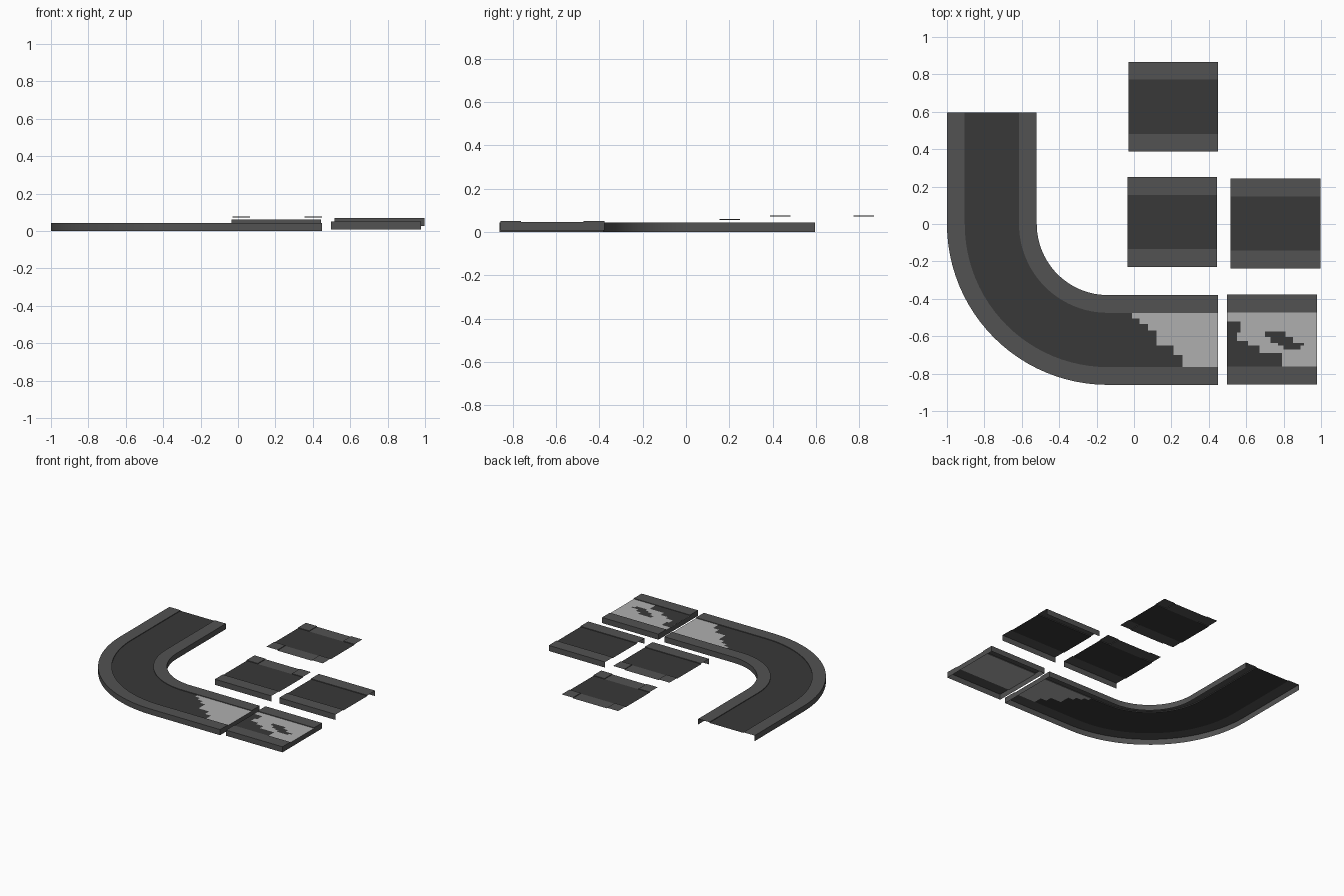
import bpy, math

if "Cube" in bpy.data.objects:
    bpy.data.objects.remove(bpy.data.objects["Cube"])

H, STEP = 0.043, 0.005      # kerb height, drop from kerb to road
W, K = 0.48, 0.095          # track width, kerb width


def material(name, v):
    m = bpy.data.materials.new(name)
    m.diffuse_color = (v, v, v, 1)
    m.use_nodes = True
    m.node_tree.nodes["Principled BSDF"].inputs["Base Color"].default_value = m.diffuse_color
    return m


ROAD = material("asphalt", 0.04)
KERB = material("kerb_grey", 0.085)
PALE = material("pale_concrete", 0.43)


def mesh(name, verts, faces, mat):
    me = bpy.data.meshes.new(name)
    me.from_pydata(verts, [], faces)
    me.materials.append(mat)
    ob = bpy.data.objects.new(name, me)
    bpy.context.collection.objects.link(ob)
    return ob


def sweep(name, profile, path, mat):
    """Carry a (sideways offset, height) profile along (x, y, nx, ny) stations."""
    n = len(profile)
    verts = [(x + nx * u, y + ny * u, z) for x, y, nx, ny in path for u, z in profile]
    faces = [(i * n + j, i * n + j + 1, (i + 1) * n + j + 1, (i + 1) * n + j)
             for i in range(len(path) - 1) for j in range(n - 1)]
    return mesh(name, verts, faces, mat)


def patches(name, rects, z, mat):
    """Flat rectangles (x0, x1, y0, y1) at height z in one object."""
    verts, faces = [], []
    for x0, x1, y0, y1 in rects:
        b = len(verts)
        verts += [(x0, y0, z), (x1, y0, z), (x1, y1, z), (x0, y1, z)]
        faces.append((b, b + 1, b + 2, b + 3))
    return mesh(name, verts, faces, mat)


def kerb_profile(z, far=False):
    """Outer skirt, flat top and small inner step; far = opposite side."""
    p = [(0, z), (0, z + H), (K, z + H), (K, z + H - STEP)]
    return [(W - u, h) for u, h in reversed(p)] if far else p


def straight(x, y):
    return [(x, y, 0, 1), (x + W, y, 0, 1)]


def end_cap(name, x, y, z):
    t, r = z + H, z + H - STEP
    mesh(name, [(x, y, z), (x, y + W, z), (x, y + W, t), (x, y + W - K, t),
                (x, y + W - K, r), (x, y + K, r), (x, y + K, t), (x, y, t)],
         [(0, 1, 4, 5), (1, 2, 3, 4), (0, 5, 6, 7)], KERB)


def corner_blocks(name, x, y, z, sides):
    """Raised corner squares of a junction, with their small inner steps."""
    for s in sides:
        for e in (0, 1):
            x0 = x + e * (W - K)
            y0 = y + s * (W - K)
            t, r = z + H, z + H - STEP
            xi = x0 + (0 if e else K)
            yi = y0 + (0 if s else K)
            patches(f"{name}_{s}{e}", [(x0, x0 + K, y0, y0 + K)], t, KERB)
            mesh(f"{name}_step_{s}{e}",
                 [(xi, y0, r), (xi, y0 + K, r), (xi, y0 + K, t), (xi, y0, t),
                  (x0, yi, r), (x0 + K, yi, r), (x0 + K, yi, t), (x0, yi, t)],
                 [(0, 1, 2, 3), (4, 5, 6, 7)], KERB)


# curved road: straight, quarter turn, straight
CX, CY, R = -0.14, 0.0, 0.86
path = [(-1.0, 0.595, 1, 0)]
for i in range(25):
    a = math.pi + math.pi / 2 * i / 24
    c, s = math.cos(a), math.sin(a)
    path.append((CX + R * c, CY + R * s, -c, -s))
bend_end = path[-1]
END = 0.45
full = path + [(END, -R, 0, 1)]
for side, far in (("outer", False), ("inner", True)):
    ob = sweep(f"bend_kerb_{side}", kerb_profile(0, far), full, KERB)
    bpy.context.view_layer.objects.active = ob
    ob.select_set(True)
    bpy.ops.object.shade_smooth_by_angle(angle=math.radians(30))
    ob.select_set(False)
zr = H - STEP
sweep("bend_road", [(K, zr), (W - K, zr)], path, ROAD)

# broken edge where the asphalt meets pale concrete
edges = [-0.475, -0.505, -0.535, -0.57, -0.65, -0.70, -0.765]
splits = [-0.01, 0.03, 0.075, 0.12, 0.21, 0.26]
rows = list(zip(splits, edges[1:], edges[:-1]))
patches("bend_road_broken_edge", [(CX, s, a, b) for s, a, b in rows], zr, ROAD)
patches("bend_concrete", [(s, END, a, b) for s, a, b in rows], zr, PALE)
end_cap("bend_end_cap", END, -R, 0)

# ruined end tile
x, y, z = 0.498, -0.857, 0.008
for far in (False, True):
    sweep(f"ruined_kerb_{int(far)}", kerb_profile(z, far), straight(x, y), KERB)
patches("ruined_concrete", [(x, x + W, y + K, y + W - K)], z + H - STEP, PALE)
for e in (0, 1):
    end_cap(f"ruined_end_cap_{e}", x + e * W, y, z)
patches("ruined_asphalt", [
    (x, 0.57, -0.58, -0.52), (x, 0.55, -0.625, -0.58), (x, 0.61, -0.65, -0.625),
    (x, 0.67, -0.69, -0.65), (x, 0.79, y + K, -0.69),
    (0.70, 0.81, -0.605, -0.575), (0.73, 0.85, -0.635, -0.605),
    (0.77, 0.91, -0.65, -0.635), (0.80, 0.89, -0.67, -0.65)], z + H - STEP + 0.002, ROAD)

# straight tile
x, y, z = 0.517, -0.237, 0.025
for far in (False, True):
    sweep(f"straight_kerb_{int(far)}", kerb_profile(z, far), straight(x, y), KERB)
patches("straight_road", [(x, x + W, y + K, y + W - K)], z + H - STEP, ROAD)

# three-way junction tile: one full kerb, two corners
x, y, z = -0.035, -0.23, 0.017
sweep("junction_kerb", kerb_profile(z), straight(x, y), KERB)
corner_blocks("junction_corner", x, y, z, (1,))
patches("junction_road", [(x, x + W, y + K, y + W - K)], z + H - STEP, ROAD)
patches("junction_mouth", [(x + K, x + W - K, y + W - K, y + W)], z + H - STEP, KERB)

# crossroads tile: four corners
x, y, z = -0.03, 0.387, 0.033
corner_blocks("crossroads_corner", x, y, z, (0, 1))
patches("crossroads_road", [(x, x + W, y + K, y + W - K)], z + H - STEP, ROAD)
patches("crossroads_mouths", [(x + K, x + W - K, y, y + K),
                              (x + K, x + W - K, y + W - K, y + W)], z + H - STEP, KERB)
